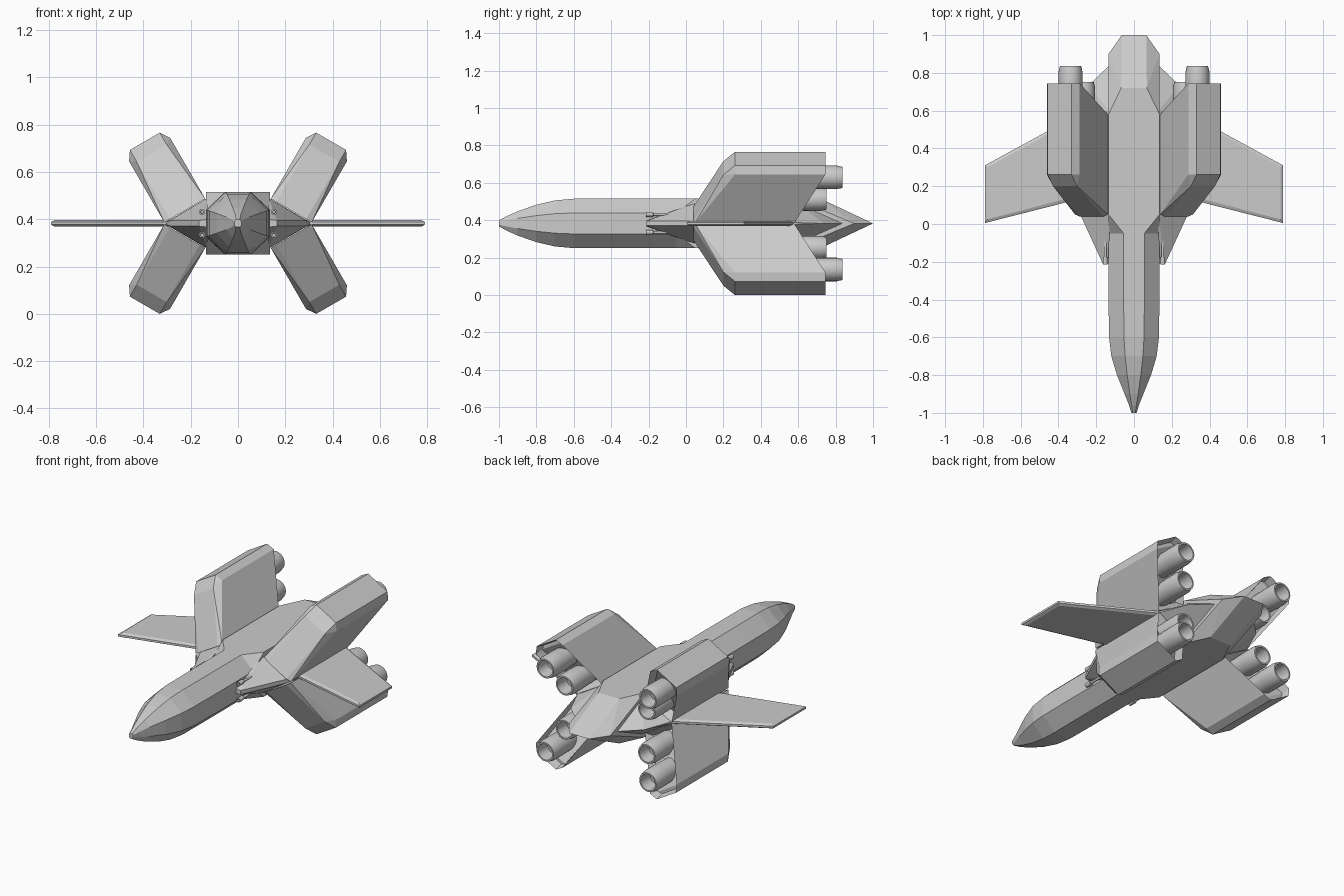
import bpy, bmesh, math
from mathutils import Vector

cube = bpy.data.objects.get("Cube")
if cube:
    bpy.data.objects.remove(cube)

MID = 0.383          # height of the horizontal symmetry plane
SIDES = (("left", 1), ("right", -1))
LEVELS = (("upper", 1), ("lower", -1))

grey = bpy.data.materials.new("hull_grey")
grey.use_nodes = True
grey.diffuse_color = (0.6, 0.6, 0.6, 1)
grey.node_tree.nodes["Principled BSDF"].inputs["Base Color"].default_value = (0.6, 0.6, 0.6, 1)


def finish(bm, name):
    bmesh.ops.recalc_face_normals(bm, faces=bm.faces)
    mesh = bpy.data.meshes.new(name)
    bm.to_mesh(mesh)
    bm.free()
    mesh.materials.append(grey)
    obj = bpy.data.objects.new(name, mesh)
    bpy.context.collection.objects.link(obj)
    return obj


def hull(points):
    """Convex solid around the points, with flat regions merged."""
    bm = bmesh.new()
    for p in points:
        bm.verts.new(p)
    res = bmesh.ops.convex_hull(bm, input=bm.verts)
    loose = {v for v in res["geom_interior"] + res["geom_unused"]
             if isinstance(v, bmesh.types.BMVert)}
    bmesh.ops.delete(bm, geom=list(loose), context='VERTS')
    bmesh.ops.dissolve_limit(bm, angle_limit=math.radians(1),
                             verts=bm.verts, edges=bm.edges)
    bmesh.ops.recalc_face_normals(bm, faces=bm.faces)
    return bm


def lathe(name, profile, x, z, count=24):
    """Revolve (y, radius) points about an axis along y."""
    bm = bmesh.new()
    rings = []
    for y, r in profile:
        angles = [2 * math.pi * i / count for i in range(count)]
        rings.append([bm.verts.new((x + r * math.cos(a), y, z + r * math.sin(a))) for a in angles])
    for a, b in zip(rings, rings[1:]):
        for i in range(count):
            j = (i + 1) % count
            bm.faces.new((a[i], a[j], b[j], b[i]))
    bm.faces.new(rings[0])
    bm.faces.new(rings[-1])
    obj = finish(bm, name)
    bpy.ops.object.select_all(action='DESELECT')
    obj.select_set(True)
    bpy.context.view_layer.objects.active = obj
    bpy.ops.object.shade_smooth_by_angle(angle=math.radians(25))


# Front fuselage: eight-sided loft (y, half width, deck half width, half height, side half height)
stations = [
    (-1.0, 0.014, 0.007, 0.016, 0.008),
    (-0.96, 0.026, 0.012, 0.038, 0.016),
    (-0.9, 0.05, 0.022, 0.065, 0.027),
    (-0.8, 0.09, 0.036, 0.1, 0.042),
    (-0.7, 0.12, 0.047, 0.123, 0.052),
    (-0.6, 0.132, 0.053, 0.132, 0.056),
    (-0.4, 0.135, 0.055, 0.132, 0.057),
    (-0.05, 0.135, 0.055, 0.132, 0.057),
    (0.05, 0.135, 0.135, 0.132, 0.132),
]
bm = bmesh.new()
rings = []
for y, w, deck, h, side in stations:
    outline = [(deck, h), (w, side), (w, -side), (deck, -h),
               (-deck, -h), (-w, -side), (-w, side), (-deck, h)]
    rings.append([bm.verts.new((x, y, MID + z)) for x, z in outline])
for a, b in zip(rings, rings[1:]):
    for i in range(8):
        j = (i + 1) % 8
        bm.faces.new((a[i], a[j], b[j], b[i]))
bm.faces.new(rings[0])
bmesh.ops.remove_doubles(bm, verts=bm.verts, dist=0.0005)
finish(bm, "front_fuselage")

# Rear fuselage: box ending in a faceted wedge
pts = []
for _, s in SIDES:
    pts += [(s * 0.135, 0.9, MID), (s * 0.065, 1.0, MID)]
    for _, t in LEVELS:
        pts += [(s * x, y, MID + t * 0.132)
                for x, y in ((0.135, 0.05), (0.135, 0.58), (0.068, 0.72))]
finish(hull(pts), "rear_fuselage")

# Engine pod profile: (y, outward distance, half thickness)
pod_profile = [
    (0.04, 0, 0.073), (0.2, 0.28, 0.073), (0.262, 0.338, 0.073),
    (0.05, 0, 0.1), (0.262, 0.298, 0.1),
    (0.58, 0, 0.1), (0.745, 0.298, 0.1), (0.745, 0.338, 0.073),
]
wing_outline = [(0.2, 0.155), (0.79, 0.005), (0.79, 0.31), (0.2, 0.632)]
wing_inset = [(0.2, 0.175), (0.775, 0.025), (0.775, 0.302), (0.2, 0.615)]

for side, s in SIDES:
    # Wing: thin slab with bevelled rim
    pts = []
    for _, t in LEVELS:
        pts += [(s * x, y, MID + t * 0.006) for x, y in wing_outline]
        pts += [(s * x, y, MID + t * 0.014) for x, y in wing_inset]
    finish(hull(pts), side + "_wing")

    # Root fairing between body, pods and wing
    pts = [(s * 0.13, 0.84, MID), (s * 0.24, 0.735, MID)]
    for _, t in LEVELS:
        for x, y, z in ((0.13, -0.21, 0.016), (0.165, -0.21, 0.012), (0.285, 0.05, 0.012),
                        (0.13, 0.04, 0.107), (0.13, 0.6, 0.107), (0.305, 0.58, 0.005),
                        (0.305, 0.1, 0.005)):
            pts.append((s * x, y, MID + t * z))
    finish(hull(pts), side + "_root_fairing")

    for level, t in LEVELS:
        name = level + "_" + side

        # Slanted engine pod with a recessed rear
        def pod_point(y, u, v):
            return Vector((s * (0.225 + u * 0.5 + v * 0.866), y,
                           MID + t * (0.054 + u * 0.866 - v * 0.5)))

        bm = hull([pod_point(y, u, k * v) for y, u, v in pod_profile for k in (1, -1)])
        rear = [f for f in bm.faces if f.normal.y > 0.5]
        bmesh.ops.inset_region(bm, faces=rear, thickness=0.014, depth=-0.05)
        finish(bm, name + "_engine_pod")

        # Two hollow exhaust nozzles
        for label, u, end in (("inner", 0.088, 0.752), ("outer", 0.222, 0.837)):
            c = pod_point(end, u, 0)
            lathe(name + "_" + label + "_nozzle",
                  [(end - 0.22, 0.06), (end - 0.1, 0.063), (end - 0.03, 0.063),
                   (end, 0.056), (end, 0.047), (end - 0.08, 0.04)], c.x, c.z)

        # Small cannon with a thicker muzzle
        lathe(name + "_cannon",
              [(-0.07, 0.007), (-0.175, 0.007), (-0.176, 0.013), (-0.215, 0.013),
               (-0.215, 0.007), (-0.195, 0.006)], s * 0.152, MID + t * 0.048, 12)
